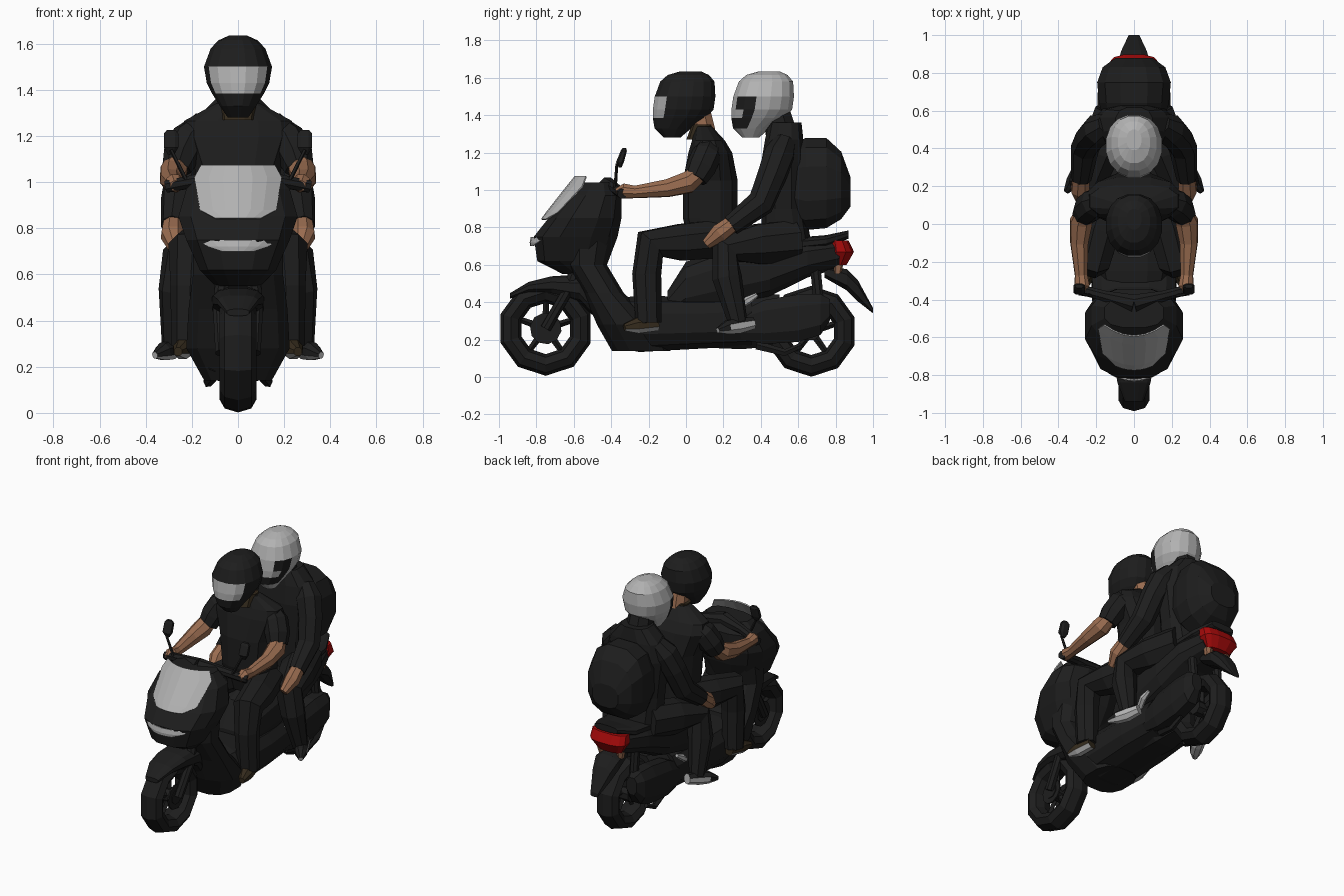
import bpy, bmesh, math
from mathutils import Vector

cube = bpy.data.objects.get("Cube")
if cube:
    bpy.data.objects.remove(cube)


def material(name, r, g, b):
    m = bpy.data.materials.new(name)
    m.use_nodes = True
    m.diffuse_color = (r, g, b, 1)
    m.node_tree.nodes["Principled BSDF"].inputs["Base Color"].default_value = (r, g, b, 1)
    return m


BLACK = material("black", .0125, .0125, .0125)
GREY = material("light grey", .45, .45, .45)
SKIN = material("skin", .32, .15, .08)
BROWN = material("dark brown", .035, .024, .012)
RED = material("red", .38, .003, .003)


def build(name, verts, faces, mat, pair=False):
    mesh = bpy.data.meshes.new(name)
    mesh.from_pydata(verts, [], faces)
    mesh.materials.append(mat)
    obj = bpy.data.objects.new(name, mesh)
    bpy.context.collection.objects.link(obj)
    if pair:
        obj.modifiers.new("mirror", "MIRROR").use_mirror_merge = False
    return obj


def skin_rings(name, rings, mat, pair):
    """Bridge equal rings of points and cap both ends."""
    n = len(rings[0])
    verts = [p for ring in rings for p in ring]
    faces = [(k * n + i, k * n + (i + 1) % n, (k + 1) * n + (i + 1) % n, (k + 1) * n + i)
             for k in range(len(rings) - 1) for i in range(n)]
    faces += [tuple(range(n))[::-1], tuple(range(len(verts) - n, len(verts)))]
    obj = build(name, verts, faces, mat, pair)
    bm = bmesh.new()
    bm.from_mesh(obj.data)
    bmesh.ops.recalc_face_normals(bm, faces=bm.faces)
    bm.to_mesh(obj.data)
    bm.free()
    return obj


def loft(name, axis, sections, mat, cx=0, n=12, e=.75, pair=False):
    """Sections are (position on axis, low, high, half width) with rounded outlines."""
    rings = []
    for t, lo, hi, hw in sections:
        ring = []
        for i in range(n):
            a = 2 * math.pi * (i + .5) / n
            c, s = math.cos(a), math.sin(a)
            x = cx + hw * math.copysign(abs(c) ** e, c)
            b = (lo + hi) / 2 + (hi - lo) / 2 * math.copysign(abs(s) ** e, s)
            ring.append((x, b, t) if axis == "z" else (x, t, b))
        rings.append(ring)
    return skin_rings(name, rings, mat, pair)


def tube(name, path, mat, pair=True, n=8):
    """Path points are (x, y, z, radius)."""
    pts = [Vector(p[:3]) for p in path]
    old, u, rings = None, None, []
    for i, p in enumerate(pts):
        d = (pts[min(i + 1, len(pts) - 1)] - pts[max(i - 1, 0)]).normalized()
        u = d.orthogonal().normalized() if u is None else old.rotation_difference(d) @ u
        v, old = d.cross(u), d
        angles = [2 * math.pi * (k + .5) / n for k in range(n)]
        rings.append([p + path[i][3] * (math.cos(a) * u + math.sin(a) * v) for a in angles])
    return skin_rings(name, rings, mat, pair)


def plate(name, rows, bow, mat, cols=6):
    """Thin bowed plate; rows are (y, z, half width)."""
    verts = []
    for y, z, hw in rows:
        for i in range(cols + 1):
            x = hw * (2 * i / cols - 1)
            verts.append((x, y + bow * (x / .18) ** 2, z))
    w = cols + 1
    faces = [(r * w + i, r * w + i + 1, (r + 1) * w + i + 1, (r + 1) * w + i)
             for r in range(len(rows) - 1) for i in range(cols)]
    obj = build(name, verts, faces, mat)
    obj.modifiers.new("thickness", "SOLIDIFY").thickness = .008


def paint(obj, mat, rule):
    """Give a second colour to the faces that meet a rule."""
    obj.data.materials.append(mat)
    for f in obj.data.polygons:
        f.material_index = int(rule(f))


# Wheels with hubs, spokes and brake discs
for side, y, z, r in (("front", -.75, .26, .25), ("rear", .67, .245, .24)):
    bpy.ops.mesh.primitive_torus_add(major_segments=10, minor_segments=8, major_radius=r - .055,
                                     minor_radius=.058, location=(0, y, z), rotation=(0, math.pi / 2, 0))
    tyre = bpy.context.object
    tyre.name = side + "_tyre"
    tyre.scale.z = 1.4
    tyre.data.materials.append(BLACK)
    tube(side + "_hub", [(-.06, y, z, .05), (.06, y, z, .05)], BLACK, False)
    for k in range(5):
        a = 2 * math.pi * k / 5 + .3
        tube(side + "_spoke", [(0, y, z, .02), (0, y + .17 * math.cos(a), z + .17 * math.sin(a), .015)],
             BLACK, False, 4)
tube("brake_disc", [(.045, -.75, .26, .085), (.055, -.75, .26, .085)], BLACK, n=10)

# Front suspension and mudguard
tube("fork_leg", [(.07, -.75, .26, .03), (.08, -.64, .45, .03), (.06, -.57, .62, .035)], BLACK)
loft("front_mudguard", "y", [(-.94, .42, .45, .05), (-.84, .45, .51, .09), (-.72, .44, .54, .11),
                             (-.57, .4, .55, .115), (-.5, .33, .45, .09)], BLACK)

# Scooter bodywork
loft("leg_shield", "z", [(.14, -.4, -.08, .15), (.28, -.48, -.15, .23), (.45, -.55, -.33, .22),
                         (.6, -.64, -.42, .2), (.75, -.66, -.38, .2)], BLACK)
loft("front_cowl", "z", [(.55, -.66, -.44, .1), (.62, -.8, -.41, .17), (.75, -.82, -.36, .23),
                         (.85, -.74, -.34, .265), (.97, -.63, -.34, .23), (1.04, -.55, -.39, .16)], BLACK)
plate("windscreen", [(-.775, .845, .1), (-.75, .88, .165), (-.64, 1.02, .19), (-.595, 1.075, .16)], .075, GREY)
plate("headlight", [(-.833, .7, .07), (-.836, .72, .13), (-.83, .75, .175)], .08, GREY)
loft("floor", "y", [(-.4, .16, .42, .16), (-.25, .13, .44, .2), (.1, .15, .43, .2), (.35, .16, .44, .18)], BLACK)
loft("seat_body", "y", [(-.1, .3, .46, .13), (0, .33, .62, .16), (.2, .36, .7, .19), (.45, .43, .72, .2),
                        (.65, .53, .74, .18), (.82, .58, .75, .12)], BLACK)
loft("tail_spoiler", "y", [(.5, .66, .74, .17), (.75, .69, .76, .15), (.87, .74, .785, .09)], BLACK)
loft("tail_light", "z", [(.6, .76, .86, .09), (.67, .76, .9, .135), (.73, .76, .87, .13)], RED)
loft("rear_indicator", "z", [(.555, .79, .83, .02), (.6, .79, .84, .03)], SKIN, .07, 6, pair=True)
loft("plate_holder", "y", [(.74, .53, .6, .08), (.86, .46, .58, .09), (.92, .4, .52, .07),
                           (1, .34, .37, .03)], BLACK, n=8)

# Engine, silencer and side trim
loft("engine", "y", [(.1, .15, .4, .14), (.3, .14, .46, .15), (.5, .16, .45, .1)], BLACK, n=8)
loft("silencer", "y", [(.28, .2, .35, .05), (.42, .17, .42, .07), (.6, .18, .45, .075),
                       (.72, .22, .45, .07), (.77, .3, .42, .04)], BLACK, .125, 8, pair=True)
tube("rear_damper", [(.1, .72, .3, .03), (.1, .69, .6, .03)], BLACK)
tube("center_stand", [(.1, .38, .17, .025), (.13, .53, .13, .02), (.13, .62, .17, .015)], BLACK, n=5)
tube("side_trim", [(.18, .27, .37, .02), (.2, .33, .41, .022), (.195, .38, .44, .012)], GREY, n=6)

# Handlebar and mirrors
tube("handlebar", [(0, -.42, 1.02, .05), (.16, -.38, 1.01, .03), (.31, -.34, .98, .028)], BLACK)
tube("mirror_stalk", [(.22, -.38, 1.0, .01), (.29, -.37, 1.14, .008)], BLACK, n=5)
loft("mirror", "z", [(1.12, -.36, -.345, .015), (1.15, -.375, -.33, .033), (1.21, -.35, -.315, .033),
                     (1.225, -.34, -.32, .02)], BLACK, .29, 8, pair=True)

# Driver
loft("driver_torso", "z", [(.68, .02, .28, .16), (.85, -.02, .28, .17), (1.05, -.02, .28, .19),
                           (1.2, .01, .25, .25), (1.265, .03, .21, .24), (1.34, .05, .14, .1)], BLACK)
loft("driver_collar", "z", [(1.27, .0, .15, .075), (1.35, .03, .14, .085)], BROWN)
tube("driver_neck", [(0, .1, 1.28, .07), (0, .07, 1.42, .065)], SKIN, False)
tube("driver_sleeve", [(.16, .13, 1.24, .06), (.21, .11, 1.19, .08), (.245, .08, 1.12, .08),
                       (.265, .05, 1.06, .065)], BLACK)
tube("driver_forearm", [(.26, .07, 1.09, .05), (.28, .01, 1.04, .062), (.29, -.1, 1.01, .05),
                        (.28, -.27, .99, .035), (.275, -.33, .995, .042), (.27, -.37, .985, .025)], SKIN)
tube("driver_leg", [(.1, .17, .74, .11), (.17, -.03, .72, .105), (.21, -.19, .71, .095),
                    (.215, -.21, .55, .078), (.22, -.2, .29, .07)], BLACK)
shoe = tube("driver_shoe", [(.22, -.15, .285, .04), (.24, -.26, .275, .045), (.26, -.33, .265, .02)], BROWN)
paint(shoe, GREY, lambda f: f.normal.z < -.6)

# Passenger with backpack
loft("passenger_torso", "z", [(.68, .4, .68, .17), (.9, .4, .64, .18), (1.15, .4, .64, .21),
                              (1.27, .42, .63, .19), (1.36, .44, .62, .1)], BLACK)
tube("passenger_neck", [(0, .51, 1.3, .09), (0, .48, 1.42, .08)], BLACK, False)
tube("passenger_arm", [(.14, .53, 1.26, .06), (.19, .5, 1.19, .085), (.23, .46, 1.08, .08),
                       (.26, .4, .93, .075), (.28, .24, .81, .055)], BLACK)
tube("passenger_hand", [(.28, .26, .83, .045), (.285, .18, .77, .052), (.27, .11, .71, .03)], SKIN)
tube("passenger_leg", [(.1, .58, .73, .12), (.18, .38, .71, .115), (.24, .21, .68, .09),
                       (.265, .22, .53, .08), (.28, .28, .28, .05)], BLACK)
shoe = tube("passenger_shoe", [(.26, .36, .29, .035), (.29, .28, .275, .045), (.325, .22, .265, .04),
                               (.36, .17, .25, .015)], BLACK)
paint(shoe, GREY, lambda f: f.normal.z < -.2 or (f.center.z < .29 and f.center.y > .25 and f.normal.z < .3))
loft("backpack", "y", [(.54, .84, 1.24, .16), (.64, .78, 1.285, .19), (.75, .79, 1.285, .2),
                       (.83, .84, 1.21, .17), (.88, .91, 1.07, .1)], BLACK)


# Helmets with painted faces around the visor opening
def helmet(name, y, shell, other, painted):
    shape = [(1.28, -.12, -.03, .045), (1.33, -.17, .03, .08), (1.385, -.18, .11, .115), (1.43, -.18, .15, .138),
             (1.5, -.17, .16, .15), (1.58, -.14, .155, .12), (1.615, -.1, .125, .085), (1.635, -.03, .08, .04)]
    obj = loft(name, "z", [(z, a + y, b + y, w) for z, a, b, w in shape], shell, n=16, e=.9)
    paint(obj, other, lambda f: painted(f.center.y - y, f.center.z))


helmet("driver_helmet", 0, BLACK, GREY, lambda y, z: y < -.1 and 1.385 < z < 1.5)
helmet("passenger_helmet", .42, GREY, BLACK,
       lambda y, z: (-.1 < y < -.05 and 1.38 < z < 1.5) or (-.16 < y < -.1 and 1.43 < z < 1.5)
       or (y < -.1 and 1.33 < z < 1.38))
